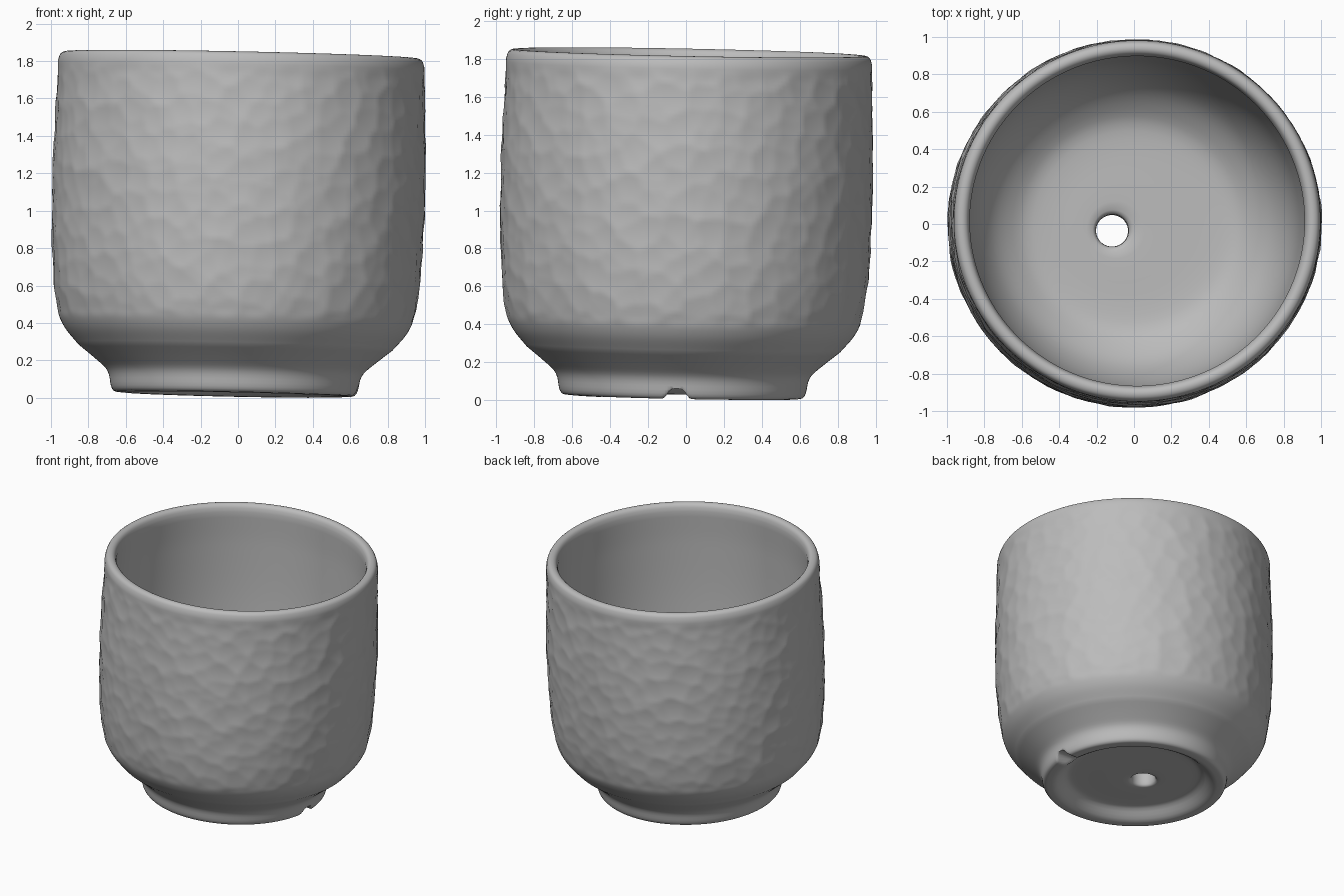
import bpy, bmesh, math
from mathutils import Vector, Matrix, noise

cube = bpy.data.objects.get("Cube")
if cube:
    bpy.data.objects.remove(cube, do_unlink=True)

SEGMENTS = 300
HOLE = Vector((-0.10, -0.02, 0))

# Closed cross-section (radius, height), split where the sampling step changes
INSIDE = [(0.088, 0.18), (0.11, 0.2), (0.48, 0.205), (0.6, 0.235), (0.76, 0.38),
          (0.86, 0.63), (0.895, 1.0), (0.903, 1.5), (0.895, 1.76)]
RIM = [(0.895, 1.76), (0.908, 1.8), (0.935, 1.815), (0.966, 1.803), (0.98, 1.765)]
OUTSIDE = [(0.98, 1.765), (0.99, 1.5), (0.999, 1.2), (0.995, 0.85), (0.98, 0.6),
           (0.955, 0.43), (0.915, 0.34), (0.84, 0.25)]
FOOT = [(0.84, 0.25), (0.74, 0.17), (0.69, 0.125), (0.672, 0.09), (0.66, 0.03),
        (0.645, 0.005), (0.62, 0.0), (0.575, 0.0), (0.53, 0.03), (0.49, 0.065),
        (0.45, 0.075), (0.11, 0.075), (0.088, 0.09), (0.088, 0.18)]


def smooth_path(points, step):
    """Catmull-Rom samples through the points, leaving out the last one."""
    pts = [Vector(p) for p in points]
    pts = [pts[0] * 2 - pts[1]] + pts + [pts[-1] * 2 - pts[-2]]
    out = []
    for a, b, c, d in zip(pts, pts[1:], pts[2:], pts[3:]):
        # tangents limited to the segment length, to avoid overshoot
        length = (c - b).length
        m0 = (c - a).normalized() * length
        m1 = (d - b).normalized() * length
        n = max(2, math.ceil(length / step))
        for i in range(n):
            t = i / n
            h = t * t * (3 - 2 * t)
            out.append(b * (1 - h) + c * h + m0 * (t * (1 - t) ** 2)
                       - m1 * (t * t * (1 - t)))
    return out


def ramp(v, lo, hi):
    t = min(1, max(0, (v - lo) / (hi - lo)))
    return t * t * (3 - 2 * t)


def surface_point(r, z, angle):
    p = Vector((r * math.cos(angle), r * math.sin(angle), z))
    # hammered dimples on the outer wall
    if r > 0.93 and z < 1.76:
        mask = ramp(z, 0.38, 0.44) * (1 - ramp(z, 1.68, 1.76))
        if mask > 0:
            near = noise.voronoi(p * 8.5)[0][0]
            r -= 0.011 * mask * (0.6 - min(near, 0.95) ** 2)
            p.x, p.y = r * math.cos(angle), r * math.sin(angle)
    # soft drainage notch through one side of the foot ring
    if p.x > 0.4 and z < 0.06:
        p.z = max(z, 0.055 * math.exp(-((p.y + 0.03) / 0.055) ** 4))
    # floor rings slide over to the off-centre drain hole
    return p + HOLE * min(1, max(0, (0.46 - r) / 0.37))


profile = (smooth_path(INSIDE, 0.05) + smooth_path(RIM, 0.015)
           + smooth_path(OUTSIDE, 0.018) + smooth_path(FOOT, 0.03))

# Revolve the cross-section into the pot
bm = bmesh.new()
rings = [[bm.verts.new(surface_point(r, z, math.tau * i / SEGMENTS))
          for i in range(SEGMENTS)] for r, z in profile]
for k, ring in enumerate(rings):
    following = rings[(k + 1) % len(rings)]
    for i in range(SEGMENTS):
        j = (i + 1) % SEGMENTS
        bm.faces.new((ring[i], ring[j], following[j], following[i]))
bmesh.ops.recalc_face_normals(bm, faces=bm.faces)

# Slight handmade lean, then stand it on the ground
lean = Matrix.Rotation(0.021, 4, 'Y') @ Matrix.Rotation(-0.02, 4, 'X')
shift = Matrix.Translation((0, 0, -0.95))
bm.transform(lean @ shift @ Matrix.Diagonal((1, 0.985, 1, 1)))
bm.transform(Matrix.Translation((0, 0, -min(v.co.z for v in bm.verts))))

mesh = bpy.data.meshes.new("plant_pot")
bm.to_mesh(mesh)
bm.free()
pot = bpy.data.objects.new("plant_pot", mesh)
bpy.context.collection.objects.link(pot)

# Plain grey ceramic
colour = (0.5, 0.5, 0.5, 1)
ceramic = bpy.data.materials.new("grey_ceramic")
ceramic.use_nodes = True
ceramic.diffuse_color = colour
ceramic.node_tree.nodes["Principled BSDF"].inputs["Base Color"].default_value = colour
mesh.materials.append(ceramic)

bpy.ops.object.select_all(action='DESELECT')
pot.select_set(True)
bpy.context.view_layer.objects.active = pot
bpy.ops.object.shade_smooth_by_angle(angle=math.radians(60))
